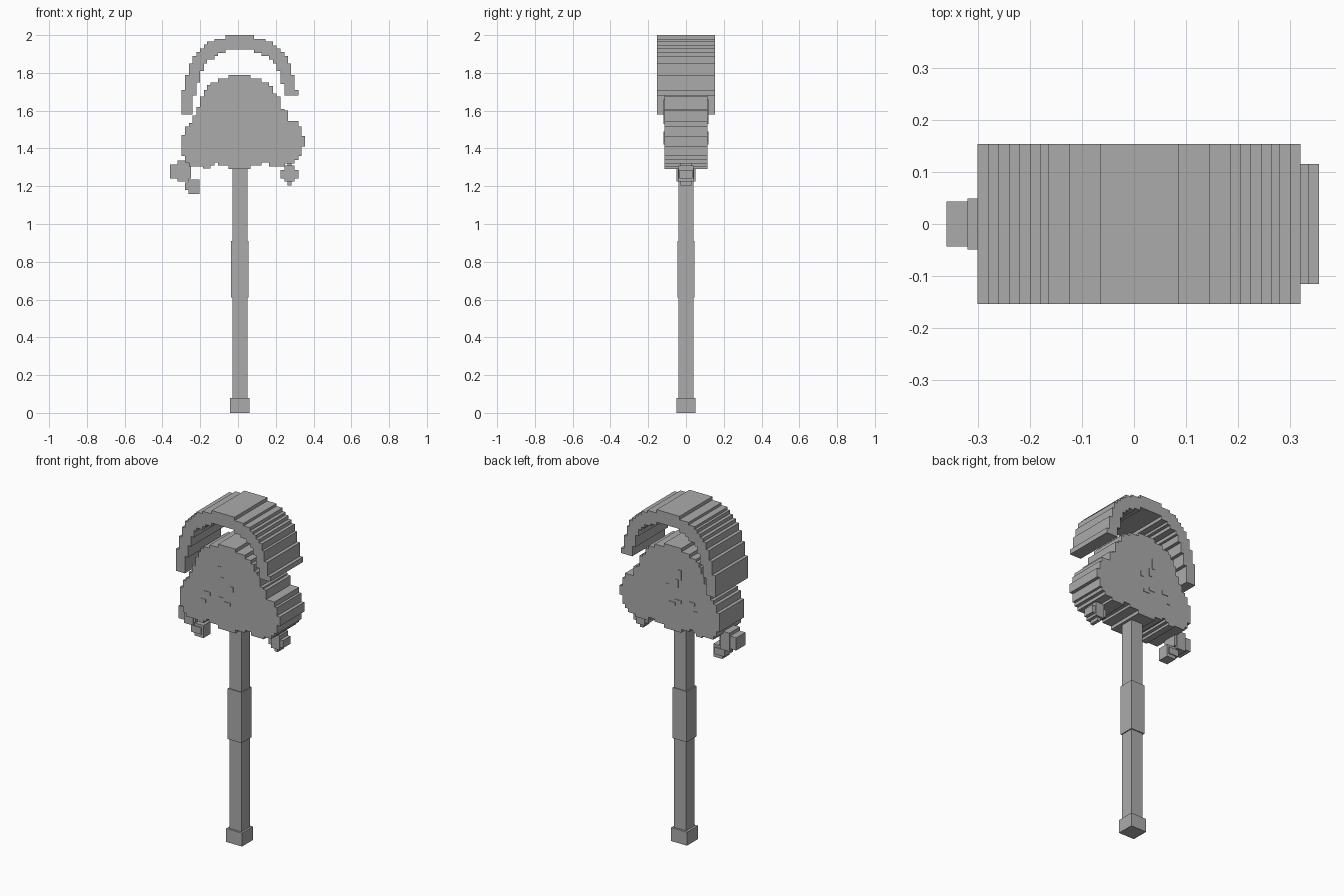
import bpy
import bmesh

stone = bpy.data.materials.new("plain grey")
stone.diffuse_color = (0.41, 0.41, 0.41, 1)


def slab(name, path, y0, y1):
    """Extrude a stepped outline; each (x, z) is a vertical edge at x ending at z."""
    points = []
    for i, (x, z) in enumerate(path):
        points += [(x, path[i - 1][1]), (x, z)]
    bm = bmesh.new()
    face = bm.faces.new([bm.verts.new((x, y0, z)) for x, z in points])
    out = bmesh.ops.extrude_face_region(bm, geom=[face])
    for v in out["geom"]:
        if isinstance(v, bmesh.types.BMVert):
            v.co.y = y1
    bmesh.ops.recalc_face_normals(bm, faces=bm.faces)
    mesh = bpy.data.meshes.new(name)
    bm.to_mesh(mesh)
    bm.free()
    mesh.materials.append(stone)
    obj = bpy.data.objects.new(name, mesh)
    bpy.context.collection.objects.link(obj)
    return obj


def box(name, x0, x1, z0, z1, depth, y=0.0):
    return slab(name, [(x0, z1), (x1, z0)], y - depth, y + depth)


# Shaft, grip and pommel
box("shaft", -0.028, 0.05, 0.06, 1.32, 0.039)
box("grip", -0.036, 0.056, 0.61, 0.91, 0.045)
box("pommel", -0.042, 0.062, 0.0, 0.08, 0.051)

# Stepped boulder head
slab("head", [
    (-0.26, 1.325), (-0.28, 1.36), (-0.30, 1.47), (-0.28, 1.515), (-0.26, 1.535),
    (-0.24, 1.575), (-0.22, 1.62), (-0.20, 1.675), (-0.18, 1.71), (-0.165, 1.735),
    (-0.145, 1.75), (-0.105, 1.77), (-0.05, 1.79),
    (0.065, 1.77), (0.125, 1.75), (0.165, 1.73), (0.185, 1.69), (0.205, 1.675),
    (0.225, 1.61), (0.245, 1.60), (0.265, 1.545), (0.32, 1.515), (0.335, 1.465),
    (0.355, 1.41), (0.335, 1.36), (0.32, 1.34), (0.30, 1.32), (0.25, 1.305),
    (0.165, 1.325), (0.125, 1.31), (0.065, 1.29), (-0.05, 1.31), (-0.105, 1.325),
    (-0.125, 1.31), (-0.145, 1.295), (-0.185, 1.305),
], -0.115, 0.115)

# Wide stepped arch floating over the head
slab("arch", [
    (-0.30, 1.71), (-0.28, 1.79), (-0.26, 1.85), (-0.24, 1.89), (-0.22, 1.91),
    (-0.20, 1.93), (-0.18, 1.95), (-0.165, 1.965), (-0.125, 1.98), (-0.065, 2.0),
    (0.085, 1.98), (0.145, 1.965), (0.185, 1.945), (0.205, 1.93), (0.225, 1.91),
    (0.245, 1.89), (0.265, 1.85), (0.28, 1.79), (0.30, 1.71), (0.32, 1.68),
    (0.245, 1.74), (0.225, 1.81), (0.205, 1.85), (0.185, 1.87), (0.165, 1.89),
    (0.125, 1.905), (0.085, 1.925), (-0.065, 1.905), (-0.105, 1.89), (-0.125, 1.87),
    (-0.165, 1.85), (-0.18, 1.81), (-0.20, 1.75), (-0.22, 1.68), (-0.24, 1.58),
], -0.154, 0.154)

# Loose rock chunks below the head, each a plus of overlapping boxes
chunks = {
    "left_chunk": [(-0.36, -0.25, 1.24, 1.315, 0.043), (-0.32, -0.262, 1.225, 1.335, 0.049)],
    "small_chunk": [(-0.262, -0.203, 1.16, 1.235, 0.034), (-0.28, -0.215, 1.18, 1.22, 0.04)],
    "right_chunk": [(0.225, 0.32, 1.24, 1.285, 0.034), (0.245, 0.30, 1.225, 1.31, 0.04),
                    (0.262, 0.282, 1.205, 1.322, 0.03)],
}
for name, parts in chunks.items():
    for i, part in enumerate(parts):
        box(f"{name}_{i + 1}", *part)

# Shallow crack ridges on both faces of the head
cracks = [(-0.05, -0.03, 1.60, 1.66), (-0.03, -0.01, 1.55, 1.60), (0.03, 0.05, 1.53, 1.56),
          (-0.05, -0.01, 1.46, 1.48), (-0.01, 0.03, 1.44, 1.46), (-0.14, -0.10, 1.47, 1.49),
          (-0.16, -0.13, 1.42, 1.44)]
for side, y in (("front", -0.115), ("back", 0.115)):
    for i, (x0, x1, z0, z1) in enumerate(cracks):
        box(f"{side}_crack_{i + 1}", x0, x1, z0, z1, 0.003, y)
